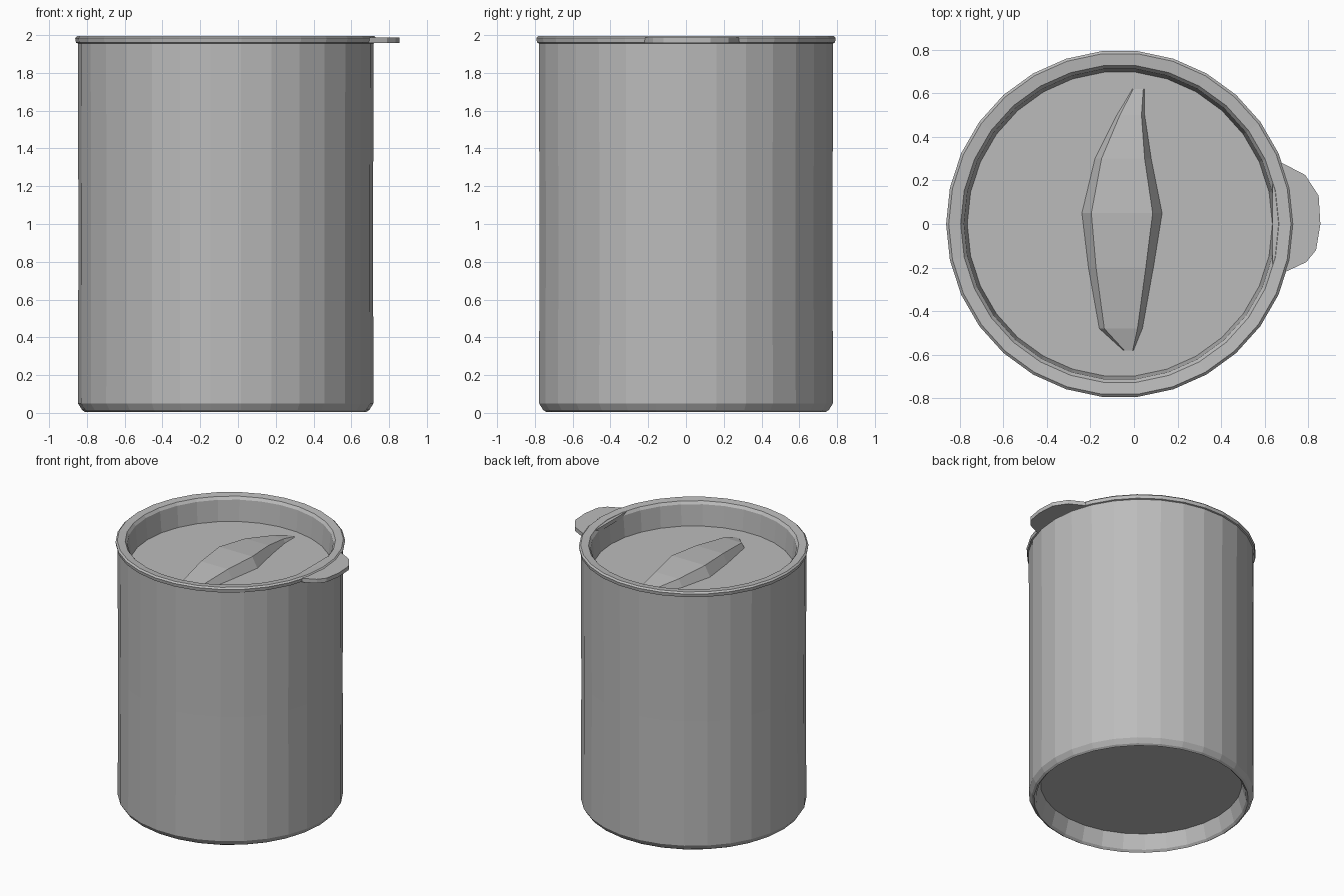
import bpy
import bmesh
from math import cos, sin, pi, radians

if "Cube" in bpy.data.objects:
    bpy.data.objects.remove(bpy.data.objects["Cube"])

CENTRE_X = -0.065
SIDES = 30

grey = bpy.data.materials.new("plain grey")
grey.use_nodes = True
grey.diffuse_color = (0.5, 0.5, 0.5, 1)
grey.node_tree.nodes["Principled BSDF"].inputs["Base Color"].default_value = (0.5, 0.5, 0.5, 1)


def finish(name, bm):
    bmesh.ops.recalc_face_normals(bm, faces=bm.faces)
    mesh = bpy.data.meshes.new(name)
    bm.to_mesh(mesh)
    bm.free()
    mesh.materials.append(grey)
    obj = bpy.data.objects.new(name, mesh)
    obj.location.x = CENTRE_X
    bpy.context.collection.objects.link(obj)
    return obj


def bridge(bm, a, b):
    n = len(a)
    for i in range(n):
        bm.faces.new((a[i], a[(i + 1) % n], b[(i + 1) % n], b[i]))


def lathe(name, profile, cap_start=False, cap_end=False, closed=False):
    """Spin a (radius, height) profile into flat-sided rings."""
    bm = bmesh.new()
    rings = [[bm.verts.new((r * cos(2 * pi * i / SIDES), r * sin(2 * pi * i / SIDES), z))
              for i in range(SIDES)] for r, z in profile]
    for a, b in zip(rings, rings[1:]):
        bridge(bm, a, b)
    if closed:
        bridge(bm, rings[-1], rings[0])
    if cap_start:
        bm.faces.new(rings[0])
    if cap_end:
        bm.faces.new(rings[-1])
    return finish(name, bm)


# Canister wall with a bevelled foot and hollow underside
lathe("canister_body", [(0.70, 0.13), (0.73, 0.02), (0.745, 0.005), (0.76, 0.015),
                        (0.782, 0.05), (0.78, 1.0), (0.783, 1.965)],
      cap_start=True, cap_end=False)

# Lid: thin overhanging rim dropping to a sunken floor
lathe("lid", [(0.77, 1.952), (0.793, 1.96), (0.797, 1.985), (0.785, 1.996),
              (0.73, 1.99), (0.715, 1.97), (0.70, 1.81)], cap_end=True)

# Pull tab on the left edge of the rim
bm = bmesh.new()
outline = [(0.70, -0.24), (0.77, -0.215), (0.855, -0.175), (0.9, -0.12), (0.92, 0.0),
           (0.912, 0.13), (0.85, 0.225), (0.76, 0.272), (0.70, 0.3)]
lower = [bm.verts.new((x, y, 1.958)) for x, y in outline]
upper = [bm.verts.new((x, y, 1.988)) for x, y in outline]
bridge(bm, lower, upper)
bm.faces.new(lower)
bm.faces.new(upper)
finish("pull_tab", bm)

# Raised grip on the lid floor: cross-sections as (y, left x, right x, height)
bm = bmesh.new()
sections = [(-0.58, -0.05, 0.0, 0.005), (-0.48, -0.16, 0.04, 0.035),
            (-0.2, -0.21, 0.09, 0.07), (0.05, -0.24, 0.13, 0.08),
            (0.3, -0.18, 0.08, 0.06), (0.5, -0.08, 0.05, 0.03), (0.62, -0.01, 0.05, 0.005)]
rows = []
for y, x0, x1, h in sections:
    inset = 0.12 * (x1 - x0)
    shape = [(x0, 0), (x0 + inset, h), (x1 - inset, h), (x1, 0)]
    rows.append([bm.verts.new((x - CENTRE_X, y, 1.808 + z)) for x, z in shape])
for a, b in zip(rows, rows[1:]):
    bridge(bm, a, b)
bm.faces.new(rows[0])
bm.faces.new(rows[-1])
finish("lid_grip", bm)
